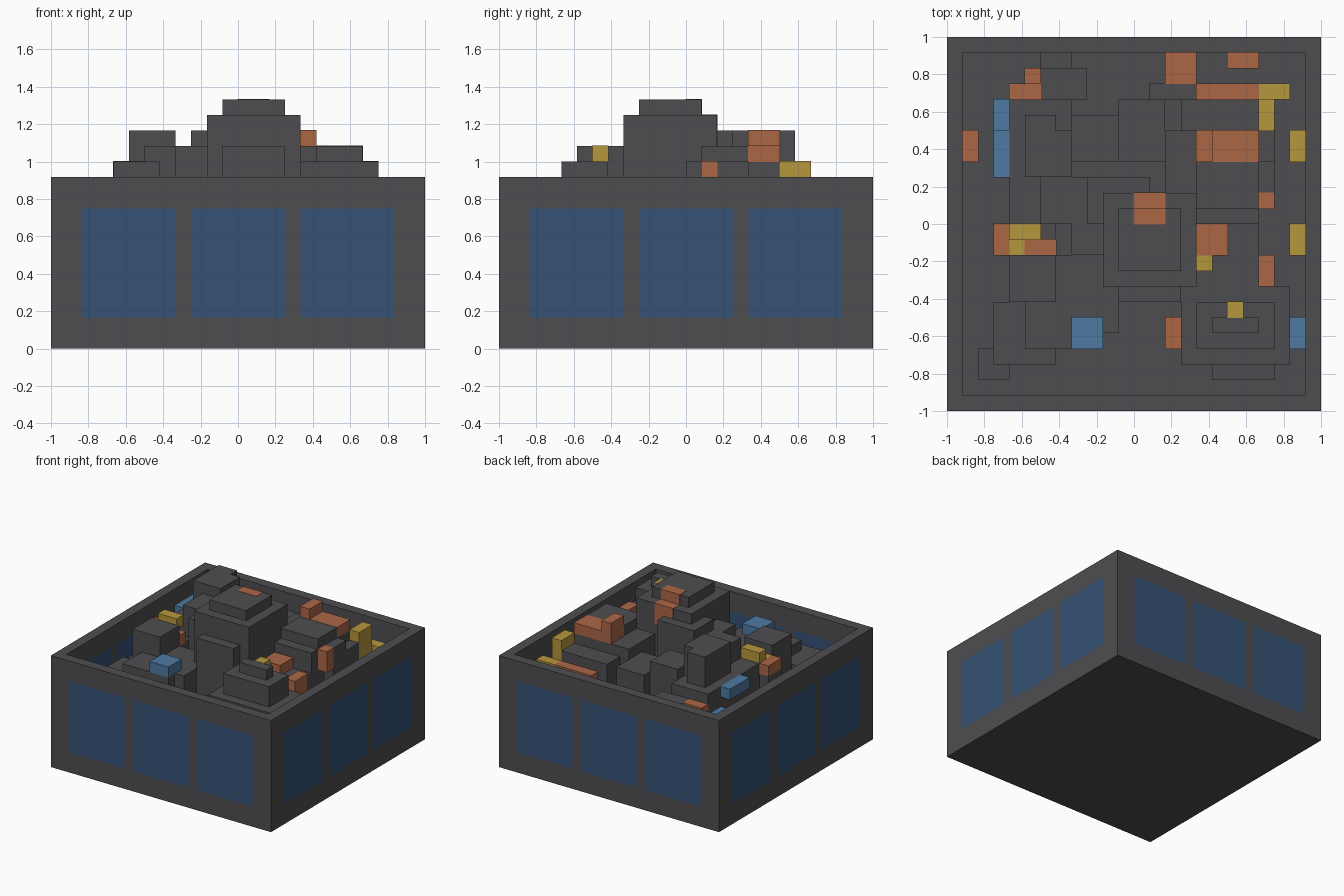
import bpy
import bmesh
from math import pi
from mathutils import Matrix, Vector

if "Cube" in bpy.data.objects:
    bpy.data.objects.remove(bpy.data.objects["Cube"], do_unlink=True)

UNIT = 1 / 12          # size of one building block
SOIL = 7               # height of the ground inside the crate


def make_material(name, *rgb):
    mat = bpy.data.materials.new(name)
    mat.use_nodes = True
    mat.diffuse_color = (*rgb, 1)
    mat.node_tree.nodes["Principled BSDF"].inputs["Base Color"].default_value = (*rgb, 1)
    return mat


stone = make_material("dark_stone", .076, .074, .082)
glass = make_material("window_blue", .036, .084, .18)
orange = make_material("orange", .41, .135, .061)
yellow = make_material("yellow", .47, .31, .048)
blue = make_material("light_blue", .077, .195, .36)


def make_boxes(name, mat, boxes, grow=0.0, turns=1):
    """One object from boxes (x0, x1, y0, y1, z0, z1), repeated around z."""
    bm = bmesh.new()
    for turn in range(turns):
        spin = Matrix.Rotation(turn * pi / 2, 4, "Z")
        for x0, x1, y0, y1, z0, z1 in boxes:
            low, high = Vector((x0, y0, z0)), Vector((x1, y1, z1))
            size = (high - low) * UNIT + Vector((grow, grow, grow))
            place = Matrix.Translation((low + high) * UNIT / 2)
            bmesh.ops.create_cube(bm, size=1, matrix=spin @ place @ Matrix.Diagonal((*size, 1)))
    mesh = bpy.data.meshes.new(name)
    bm.to_mesh(mesh)
    bm.free()
    mesh.materials.append(mat)
    obj = bpy.data.objects.new(name, mesh)
    bpy.context.collection.objects.link(obj)
    return obj


def make_heap(name, *blocks):
    """Stone blocks (x0, x1, y0, y1, top) standing on the ground."""
    make_boxes(name, stone, [(*b[:4], SOIL - 1, b[4]) for b in blocks])


def make_blocks(name, mat, *blocks):
    """Coloured blocks (x0, x1, y0, y1, top, depth) set into the heap."""
    make_boxes(name, mat, [(*b[:4], b[4] - b[5], b[4]) for b in blocks], grow=.004)


# Crate walls with three windows on each side
wall = ((-12, 11), (-12, -11))
posts = [(-12, -10), (-4, -3), (3, 4), (10, 11)]
frame = [(-12, 11, -12, -11, 0, 2), (-12, 11, -12, -11, 9, 11)]
frame += [(a, b, -12, -11, 2, 9) for a, b in posts]
make_boxes("crate_walls", stone, frame, turns=4)
make_boxes("crate_windows", glass,
           [(a, a + 6, -12, -11, 2, 9) for a in (-10, -3, 4)], turns=4)
make_boxes("crate_ground", stone, [(-11, 11, -11, 11, 0, SOIL)])

# Central tower
make_heap("tower",
          (-1, 3, -3, 1, 16),
          (-2, 4, -4, 2, 15),
          (-3, 1, 0, 3, 14),
          (-1, 3, -5, -4, 13),
          (-2, -1, -7, -4, 10))

# Stepped mound at the front, +x side
make_heap("front_left_mound",
          (5, 8, -7, -6, 13),
          (4, 9, -8, -5, 12),
          (3, 10, -9, -4, 10),
          (5, 9, -10, -9, 9),
          (4, 8, -4, 0, 10),
          (8, 9, -4, -2, 10))

# Stepped mound at the back, +x side
make_heap("back_left_mound",
          (4, 8, 1, 6, 13),
          (2, 4, 2, 6, 12),
          (4, 8, 0, 1, 12),
          (8, 9, 2, 4, 12),
          (8, 9, 4, 6, 11),
          (3, 8, 6, 8, 11),
          (1, 4, 8, 9, 9))

# Stepped mound at the back, -x side
make_heap("back_right_mound",
          (-7, -4, 3, 6, 14),
          (-7, -5, 6, 7, 14),
          (-6, -3, 0, 3, 13),
          (-4, -1, 4, 7, 12),
          (-1, 2, 4, 8, 11),
          (-8, -4, 3, 8, 11),
          (-6, -3, 8, 10, 10),
          (-8, -6, 0, 3, 11),
          (-6, -4, 10, 11, 8))

# Stepped mound at the front, -x side
make_heap("front_right_mound",
          (-8, -5, -5, -2, 12),
          (-4, -2, -2, 0, 13),
          (-5, -2, -5, -2, 10),
          (-7, -2, -8, -5, 10),
          (-9, -7, -9, -5, 9),
          (-7, -5, -9, -8, 9),
          (-10, -8, -10, -8, 8),
          (-9, -5, -2, 0, 10))

# Coloured blocks
make_blocks("orange_blocks_left", orange,
            (0, 2, 0, 1, 16, 1), (0, 2, 1, 2, 15, 2),
            (4, 8, 4, 6, 13, 1), (4, 5, 4, 6, 14, 1),
            (8, 9, 1, 2, 12, 2), (8, 9, -4, -2, 11, 2),
            (4, 6, -2, 0, 11, 1), (2, 3, -8, -6, 9, 2),
            (4, 8, 8, 9, 10, 1), (2, 4, 9, 11, 9, 2),
            (6, 8, 10, 11, 8, 1))
make_blocks("orange_blocks_right", orange,
            (-9, -8, -2, 0, 11, 1), (-7, -5, -2, -1, 11, 1),
            (-8, -6, 8, 9, 10, 1), (-7, -6, 9, 10, 9, 2),
            (-11, -10, 4, 6, 8, 1))
make_blocks("yellow_blocks", yellow,
            (6, 7, -6, -5, 13, 1), (8, 9, 6, 8, 12, 3),
            (8, 10, 8, 9, 10, 1), (10, 11, 4, 6, 8, 1),
            (10, 11, -2, 0, 8, 1), (4, 5, -3, -2, 11, 1),
            (-8, -6, -1, 0, 12, 1), (-8, -7, -2, -1, 11, 1))
make_blocks("blue_blocks", blue,
            (-4, -2, -8, -6, 11, 1), (-9, -8, 3, 6, 11, 1),
            (-9, -8, 6, 8, 9, 1), (10, 11, -8, -6, 8, 1))
